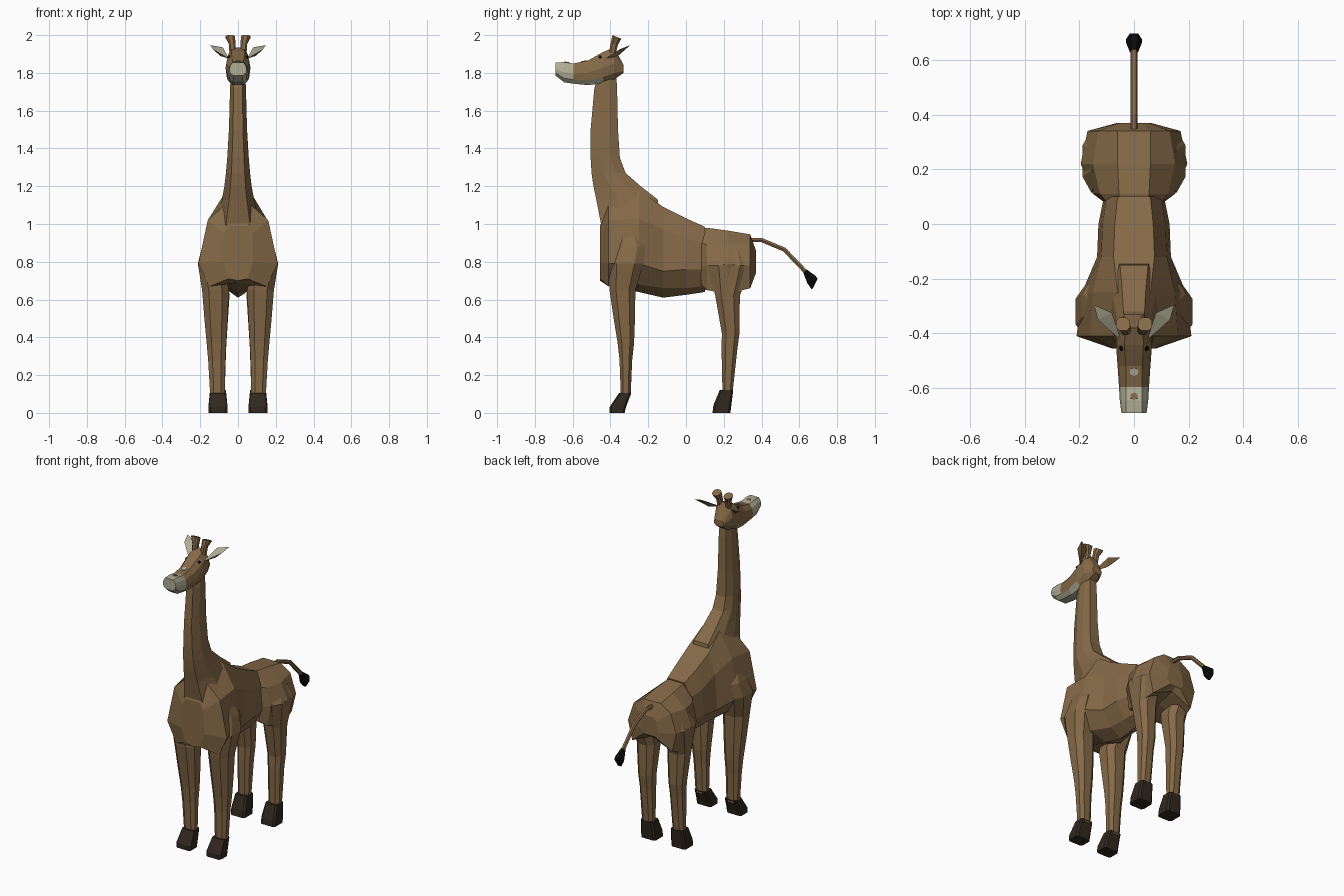
import bpy, bmesh, math
from mathutils import Vector

if "Cube" in bpy.data.objects:
    bpy.data.objects.remove(bpy.data.objects["Cube"])


def material(name, rgb):
    m = bpy.data.materials.new(name)
    m.diffuse_color = (*rgb, 1)
    m.use_nodes = True
    m.node_tree.nodes["Principled BSDF"].inputs["Base Color"].default_value = m.diffuse_color
    return m


BROWN = material("brown coat", (0.235, 0.143, 0.064))
CREAM = material("cream", (0.43, 0.42, 0.30))
DARK = material("dark hoof", (0.030, 0.021, 0.013))
BLACK = material("black", (0.003, 0.003, 0.003))


def finish(name, bm, mats, rule=None, mirror=False):
    bmesh.ops.recalc_face_normals(bm, faces=bm.faces)
    bm.normal_update()
    if rule:
        for f in bm.faces:
            f.material_index = rule(f)
    me = bpy.data.meshes.new(name)
    bm.to_mesh(me)
    bm.free()
    for m in mats:
        me.materials.append(m)
    ob = bpy.data.objects.new(name, me)
    bpy.context.collection.objects.link(ob)
    if mirror:
        mod = ob.modifiers.new("mirror", 'MIRROR')
        mod.use_mirror_merge = False
    return ob


def loft(name, rings, mats, rule=None, mirror=False):
    """Skin a stack of rings with equal point counts, capped at both ends."""
    bm = bmesh.new()
    vs = [[bm.verts.new(p) for p in r] for r in rings]
    n = len(vs[0])
    for a, b in zip(vs, vs[1:]):
        for i in range(n):
            j = (i + 1) % n
            bm.faces.new((a[i], a[j], b[j], b[i]))
    bm.faces.new(vs[0])
    bm.faces.new(vs[-1])
    return finish(name, bm, mats, rule, mirror)


def body_ring(y, half):
    """Symmetric ring across x; half runs from top to bottom."""
    left = [(-x, y, z) for x, z in reversed(half) if x > 0]
    return [(x, y, z) for x, z in half] + left


def box_ring(z, y0, y1, x0, x1, c=0.25):
    """Rectangle with cut corners at height z."""
    dx, dy = (x1 - x0) * c, (y1 - y0) * c
    return [(x0 + dx, y0, z), (x1 - dx, y0, z), (x1, y0 + dy, z), (x1, y1 - dy, z),
            (x1 - dx, y1, z), (x0 + dx, y1, z), (x0, y1 - dy, z), (x0, y0 + dy, z)]


# Trunk: chest to waist, wide flat spine and a keeled belly
loft("trunk", [body_ring(y, h) for y, h in [
    (-.455, [(.05, .99), (.075, .95), (.08, .80), (.05, .71), (0, .70)]),
    (-.41, [(.07, 1.10), (.16, 1.02), (.21, .79), (.15, .67), (0, .69)]),
    (-.25, [(.06, 1.18), (.15, 1.03), (.19, .79), (.11, .68), (0, .64)]),
    (-.12, [(.075, 1.09), (.12, .97), (.135, .75), (.07, .66), (0, .61)]),
    (.0, [(.07, 1.03), (.115, .92), (.13, .76), (.07, .66), (0, .625)]),
    (.10, [(.06, .985), (.10, .90), (.11, .76), (.06, .67), (0, .64)])]], [BROWN])

# Haunches
loft("haunches", [body_ring(y, h) for y, h in [
    (.08, [(.05, .975), (.10, .90), (.11, .77), (.09, .68), (0, .66)]),
    (.11, [(.055, .98), (.125, .89), (.15, .78), (.13, .65), (0, .67)]),
    (.22, [(.06, .965), (.15, .89), (.195, .79), (.165, .63), (0, .69)]),
    (.34, [(.06, .945), (.13, .90), (.17, .78), (.14, .66), (0, .72)]),
    (.37, [(.03, .86), (.05, .84), (.06, .77), (.04, .74), (0, .74)])]], [BROWN])


# Neck: tapering column, its base sweeping back into the spine
def neck_ring(z, y0, y1, w):
    d = y1 - y0
    half = [(.55 * w, y0), (w, y0 + .35 * d), (.95 * w, y0 + .7 * d), (.6 * w, y1)]
    return [(x, y, z) for x, y in half] + [(-x, y, z) for x, y in reversed(half)]


loft("neck", [neck_ring(*r) for r in [
    (.92, -.43, -.18, .12), (1.0, -.45, -.13, .115), (1.13, -.475, -.15, .085),
    (1.20, -.49, -.24, .072), (1.27, -.50, -.32, .064), (1.35, -.505, -.35, .057),
    (1.5, -.505, -.36, .048), (1.72, -.485, -.365, .042), (1.80, -.46, -.37, .038)]], [BROWN])


# Head: cream muzzle and lower jaw
def head_ring(y, tw, w, zt, zb):
    h = zt - zb
    return body_ring(y, [(tw, zt), (.87 * w, zb + .78 * h), (w, zb + .5 * h),
                         (.9 * w, zb + .2 * h), (.5 * w, zb)])


def head_colour(f):
    c = f.calc_center_median()
    return 1 if c.y < -.59 or (c.y < -.42 and c.z < 1.765) else 0


loft("head", [head_ring(*r) for r in [
    (-.69, .030, .046, 1.855, 1.785), (-.645, .030, .052, 1.857, 1.75),
    (-.595, .030, .055, 1.85, 1.743), (-.52, .030, .060, 1.865, 1.735),
    (-.44, .035, .066, 1.91, 1.745), (-.38, .030, .060, 1.935, 1.765),
    (-.33, .020, .035, 1.84, 1.80)]], [BROWN, CREAM], head_colour)


# Small painted plates on the face
def plate(name, loc, normal, r, mat, mirror=False):
    bm = bmesh.new()
    bmesh.ops.create_cone(bm, cap_ends=True, segments=6, radius1=r, radius2=r, depth=.006)
    q = Vector((0, 0, 1)).rotation_difference(Vector(normal))
    for v in bm.verts:
        v.co = q @ v.co + Vector(loc)
    finish(name, bm, [mat], mirror=mirror)


plate("nose_patch", (0, -.54, 1.861), (0, -.19, 1), .016, CREAM)
plate("nostril_patch", (0, -.63, 1.855), (0, .15, 1), .014, BROWN)
plate("eye", (.047, -.455, 1.885), (.8, -.25, .55), .009, BLACK, True)

# Horns
loft("horn", [box_ring(1.89, -.41, -.375, .012, .045),
              box_ring(1.95, -.40, -.36, .014, .048),
              [(x, y, z - .4 * (y + .39)) for x, y, z in
               box_ring(2.0, -.39, -.342, .015, .066)]], [BROWN], mirror=True)

# Ears: cream inside, brown outside
bm = bmesh.new()
base, outer, tip, inner, under = [bm.verts.new(p) for p in (
    (.048, -.425, 1.875), (.132, -.35, 1.925), (.147, -.295, 1.947),
    (.080, -.325, 1.935), (.095, -.36, 1.89))]
for tri in ((base, outer, inner), (outer, tip, inner), (base, outer, under),
            (outer, tip, under), (tip, inner, under), (inner, base, under)):
    bm.faces.new(tri)
finish("ear", bm, [BROWN, CREAM], lambda f: int(f.normal.z > .1), True)

# Front legs and hooves
loft("front_leg", [box_ring(*r) for r in [
    (.98, -.35, -.27, .09, .15), (.88, -.38, -.215, .09, .19),
    (.79, -.415, -.225, .08, .213), (.65, -.405, -.268, .048, .19),
    (.50, -.383, -.27, .055, .178), (.37, -.362, -.275, .062, .166),
    (.28, -.352, -.285, .067, .158), (.09, -.345, -.293, .07, .147)]], [BROWN], mirror=True)
loft("front_hoof", [box_ring(0, -.405, -.325, .055, .157, .12),
                    box_ring(.03, -.405, -.318, .055, .156, .12),
                    box_ring(.105, -.355, -.29, .064, .148, .12)], [DARK], mirror=True)

# Hind legs and hooves
loft("hind_leg", [box_ring(*r) for r in [
    (.86, .16, .31, .07, .155), (.78, .115, .345, .06, .188),
    (.62, .155, .285, .045, .17), (.42, .19, .283, .058, .155),
    (.34, .188, .272, .063, .15), (.11, .193, .247, .07, .145)]], [BROWN], mirror=True)
loft("hind_hoof", [box_ring(0, .14, .235, .055, .157, .12),
                   box_ring(.04, .145, .24, .056, .156, .12),
                   box_ring(.12, .178, .25, .064, .148, .12)], [DARK], mirror=True)


# Tail: thin six-sided rod following a drooping path, with a black tuft
def rod_ring(y, z, ang, rx, rn):
    c, s = math.cos(ang), math.sin(ang)
    pts = [(math.cos(k * math.pi / 3), math.sin(k * math.pi / 3)) for k in range(6)]
    return [(rx * a, y - s * rn * b, z + c * rn * b) for a, b in pts]


loft("tail", [rod_ring(*r, .013, .013) for r in [
    (.32, .915, 0), (.40, .915, -.2), (.52, .865, -.6), (.645, .735, -.8)]], [BROWN])
loft("tail_tuft", [rod_ring(*r) for r in [
    (.63, .75, -.8, .016, .015), (.665, .705, -.85, .030, .034),
    (.674, .692, -.9, .030, .033), (.668, .658, -1.1, .012, .006)]], [BLACK])
